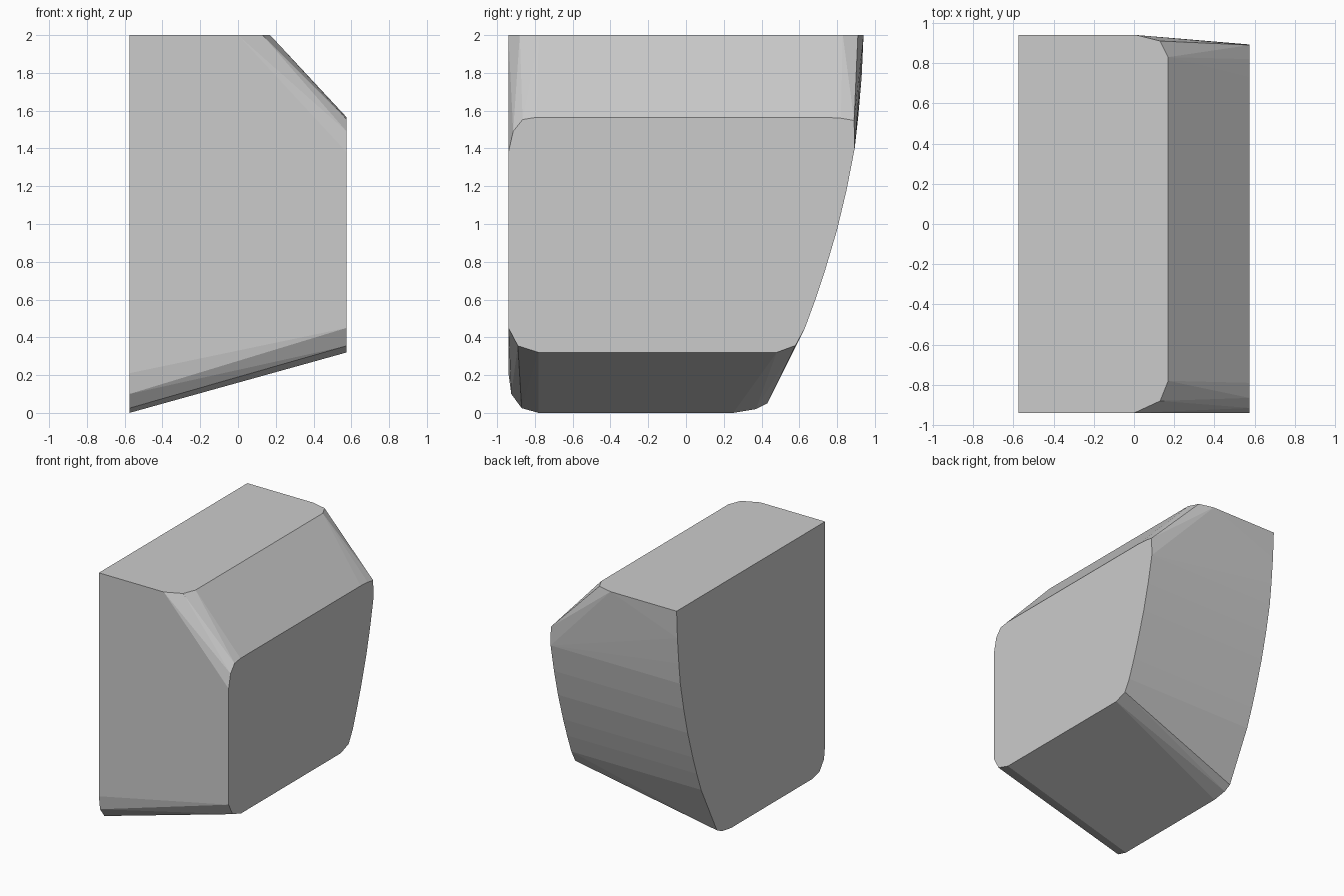
import bpy
import bmesh

if "Cube" in bpy.data.objects:
    bpy.data.objects.remove(bpy.data.objects["Cube"])

HALF_X = 0.575

# Curved back edge shared by both ends, as (y, z)
back = [(0.63, 0.45), (0.685, 0.6), (0.735, 0.75), (0.80, 0.97),
        (0.85, 1.18), (0.893, 1.4)]

# Full left end, with a rounded lower edge and a tall back curve
left_end = [(-0.94, 2.0), (-0.94, 0.21), (-0.925, 0.1), (-0.87, 0.025),
            (-0.78, 0.0), (0.25, 0.0), (0.37, 0.02), (0.43, 0.05),
            *back, (0.912, 1.57), (0.93, 1.78), (0.94, 2.0)]

# Shorter right end, between the sloped top and the sloped base
right_end = [(-0.94, 1.38), (-0.94, 0.45), (-0.89, 0.355), (-0.78, 0.32),
             (0.48, 0.32), (0.58, 0.357), *back,
             (0.89, 1.548), (0.82, 1.56), (0.73, 1.565),
             (-0.79, 1.565), (-0.865, 1.553), (-0.915, 1.49)]

# Rounded corners of the flat top, as (x, y)
top_rim = [(0.0, -0.94), (0.13, -0.88), (0.17, -0.78),
           (0.17, 0.83), (0.13, 0.91), (0.01, 0.94)]

points = [(-HALF_X, y, z) for y, z in left_end]
points += [(HALF_X, y, z) for y, z in right_end]
points += [(x, y, 2.0) for x, y in top_rim]

# Skin the convex block and merge its coplanar faces
bm = bmesh.new()
for p in points:
    bm.verts.new(p)
hull = bmesh.ops.convex_hull(bm, input=bm.verts[:])
unused = {g for g in hull["geom_interior"] + hull["geom_unused"]
          if isinstance(g, bmesh.types.BMVert)}
bmesh.ops.delete(bm, geom=list(unused), context='VERTS')
bmesh.ops.dissolve_limit(bm, angle_limit=0.01, verts=bm.verts[:], edges=bm.edges[:])
bmesh.ops.recalc_face_normals(bm, faces=bm.faces[:])

mesh = bpy.data.meshes.new("chamfered_block")
bm.to_mesh(mesh)
bm.free()
block = bpy.data.objects.new("chamfered_block", mesh)
bpy.context.collection.objects.link(block)
